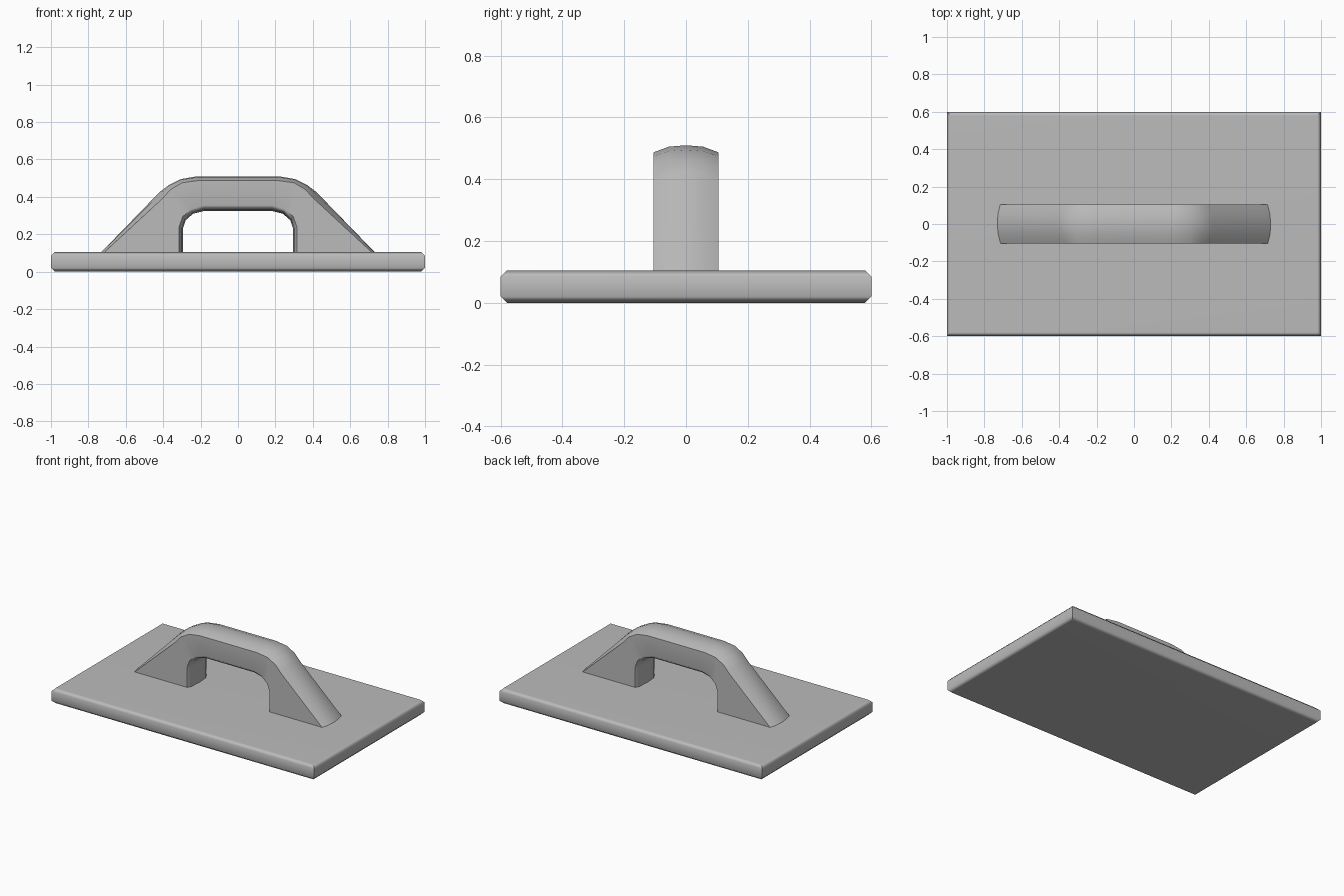
import bpy
import bmesh
import math

if "Cube" in bpy.data.objects:
    bpy.data.objects.remove(bpy.data.objects["Cube"], do_unlink=True)

grey = bpy.data.materials.new("plain grey")
grey.use_nodes = True
colour = (0.5, 0.5, 0.5, 1)
grey.diffuse_color = colour
grey.node_tree.nodes["Principled BSDF"].inputs["Base Color"].default_value = colour


def finish(name, bm):
    """Turn a bmesh into a named, smooth-shaded object with crisp edges."""
    bmesh.ops.recalc_face_normals(bm, faces=bm.faces)
    mesh = bpy.data.meshes.new(name)
    bm.to_mesh(mesh)
    bm.free()
    mesh.materials.append(grey)
    obj = bpy.data.objects.new(name, mesh)
    bpy.context.collection.objects.link(obj)
    bpy.ops.object.select_all(action="DESELECT")
    obj.select_set(True)
    bpy.context.view_layer.objects.active = obj
    bpy.ops.object.shade_smooth_by_angle(angle=math.radians(50))
    weighted = obj.modifiers.new("even shading", "WEIGHTED_NORMAL")
    weighted.keep_sharp = True
    return obj


# Flat base board, chamfered along its top and bottom rims only
LENGTH, WIDTH, THICK = 2.0, 1.2, 0.105
bm = bmesh.new()
bmesh.ops.create_cube(bm, size=1)
for v in bm.verts:
    v.co = (v.co.x * LENGTH, v.co.y * WIDTH, (v.co.z + 0.5) * THICK)
rims = [e for e in bm.edges if abs(e.verts[0].co.z - e.verts[1].co.z) < 0.01]
bmesh.ops.bevel(bm, geom=rims, offset=0.02, segments=1, affect="EDGES")
finish("base_board", bm)

# Handle: half paths (x, z) from foot to grip, along the middle and the side edge
outer_mid = [(0.745, 0.09), (0.42, 0.425), (0.37, 0.463), (0.305, 0.495), (0.22, 0.51)]
outer_edge = [(0.73, 0.09), (0.40, 0.395), (0.36, 0.44), (0.30, 0.475), (0.215, 0.487)]
inner_mid = [(0.295, 0.09), (0.295, 0.23), (0.28, 0.275), (0.24, 0.31), (0.18, 0.325)]
inner_edge = [(0.315, 0.09), (0.315, 0.24), (0.295, 0.295), (0.25, 0.335), (0.185, 0.355)]

# Cross-section: (y, blend from middle path to edge path)
HALF = 0.105
crown = [(-HALF, 1), (-0.055, 0.2), (0, 0), (0.055, 0.2), (HALF, 1)]
underside = [(HALF, 1), (0.082, 0.25), (0, 0), (-0.082, 0.25), (-HALF, 1)]


def arc(section, mid, edge, side):
    return [(side * (mid[0] + (edge[0] - mid[0]) * t), y,
             mid[1] + (edge[1] - mid[1]) * t) for y, t in section]


stations = [(1, i) for i in range(len(outer_mid))]
stations += [(-1, i) for i in reversed(range(len(outer_mid)))]
bm = bmesh.new()
rings = []
for side, i in stations:
    points = arc(crown, outer_mid[i], outer_edge[i], side)
    points += arc(underside, inner_mid[i], inner_edge[i], side)
    rings.append([bm.verts.new(p) for p in points])
for a, b in zip(rings, rings[1:]):
    for k in range(len(a)):
        n = (k + 1) % len(a)
        bm.faces.new((a[k], a[n], b[n], b[k]))
bm.faces.new(rings[0])
bm.faces.new(rings[-1])
finish("handle", bm)
